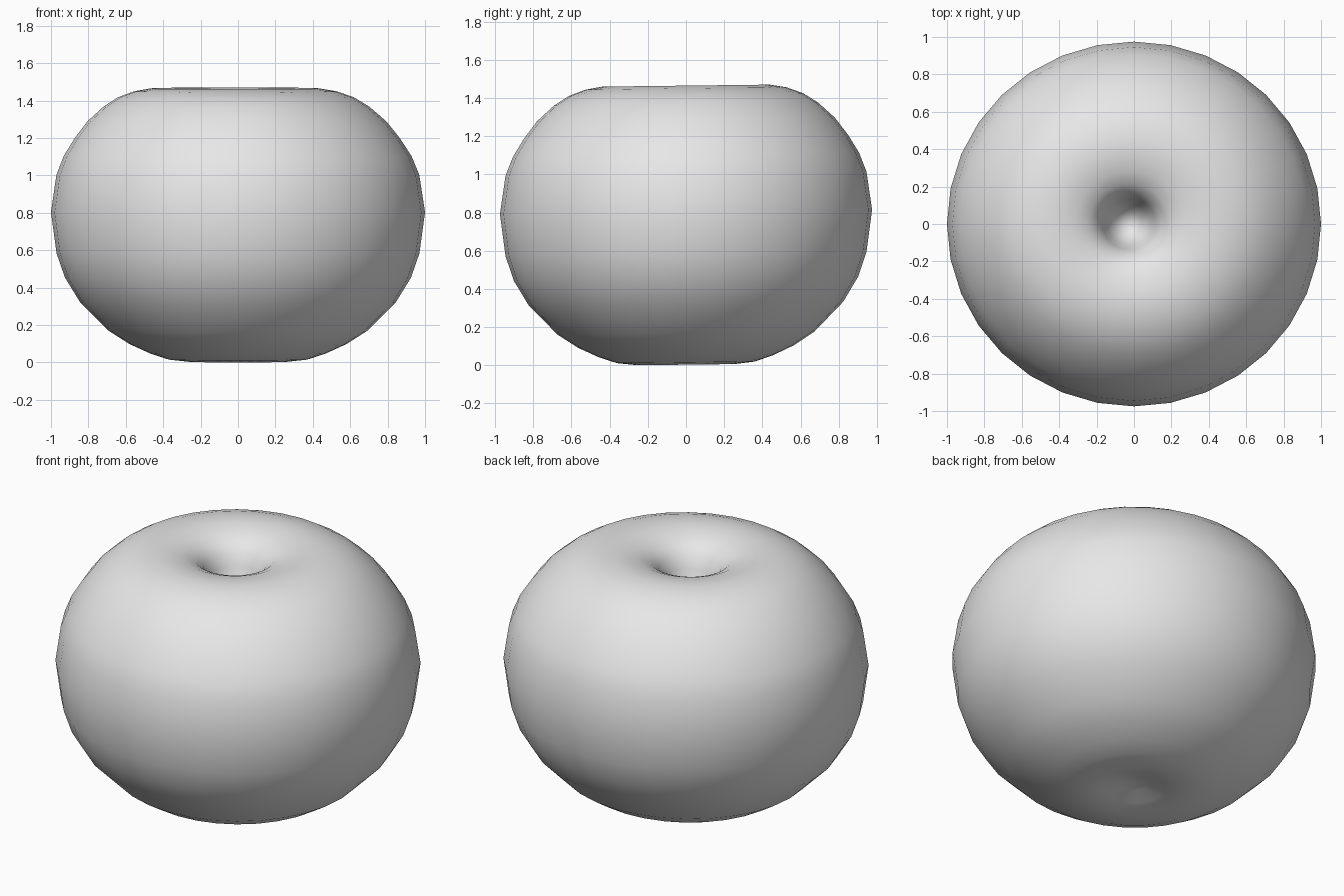
import bpy
import bmesh
from math import pi, cos, sin

if "Cube" in bpy.data.objects:
    bpy.data.objects.remove(bpy.data.objects["Cube"])

# Plain grey skin
grey = bpy.data.materials.new("plain grey")
grey.use_nodes = True
colour = (0.8, 0.8, 0.8, 1)
grey.diffuse_color = colour
grey.node_tree.nodes["Principled BSDF"].inputs["Base Color"].default_value = colour

# Half outline (radius, height), from the bottom dent round to the stem hollow
PROFILE = [(0.08, 0.05), (0.17, 0.025), (0.26, 0.01), (0.37, 0.022), (0.47, 0.055),
           (0.58, 0.105), (0.69, 0.175), (0.845, 0.33), (0.925, 0.46), (0.97, 0.59),
           (1.0, 0.81), (0.97, 1.01), (0.93, 1.11), (0.87, 1.205), (0.8, 1.295),
           (0.71, 1.375), (0.63, 1.425), (0.54, 1.457), (0.45, 1.472), (0.37, 1.468),
           (0.29, 1.452), (0.22, 1.422), (0.17, 1.375), (0.14, 1.31), (0.115, 1.23),
           (0.07, 1.16)]
SEGMENTS = 32
DEPTH = 0.975      # front to back squash
TILT = 0.012       # slight lean of the crown
SHIFT = 0.03       # hollow sits a little off centre


def place(radius, height, angle=0.0):
    """Point on the fruit, with the lean and the off-centre hollow."""
    x, y = radius * cos(angle), radius * sin(angle) * DEPTH
    if height > 0.8:
        x -= SHIFT * (1 - radius)
    return x, y, height + TILT * y


# Fruit body, turned from the outline
bm = bmesh.new()
rings = [[bm.verts.new(place(r, z, 2 * pi * i / SEGMENTS)) for i in range(SEGMENTS)]
         for r, z in PROFILE]
for low, high in zip(rings, rings[1:]):
    for i in range(SEGMENTS):
        j = (i + 1) % SEGMENTS
        bm.faces.new((low[i], low[j], high[j], high[i]))

# Close the dent and the hollow
bottom = bm.verts.new(place(0, 0.06))
top = bm.verts.new(place(0, 1.12))
for i in range(SEGMENTS):
    j = (i + 1) % SEGMENTS
    bm.faces.new((bottom, rings[0][j], rings[0][i]))
    bm.faces.new((top, rings[-1][i], rings[-1][j]))

# Stand it on the ground
lowest = min(v.co.z for v in bm.verts)
bmesh.ops.translate(bm, verts=bm.verts, vec=(0, 0, -lowest))
bmesh.ops.recalc_face_normals(bm, faces=bm.faces)
for face in bm.faces:
    face.smooth = True

mesh = bpy.data.meshes.new("fruit_body")
bm.to_mesh(mesh)
bm.free()
mesh.materials.append(grey)
bpy.context.collection.objects.link(bpy.data.objects.new("fruit_body", mesh))
